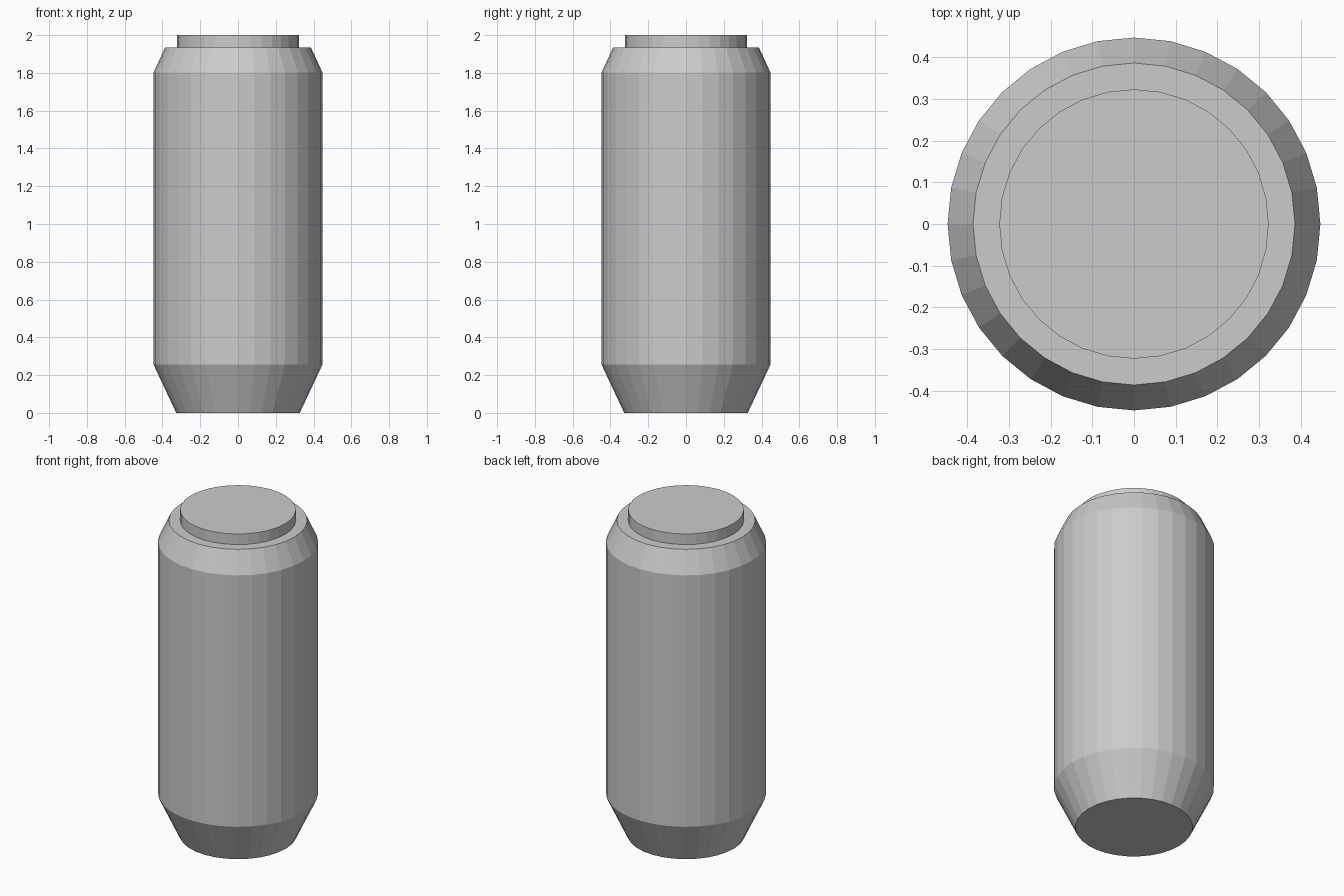
import bpy
import bmesh
from math import cos, sin, tau

cube = bpy.data.objects.get("Cube")
if cube:
    bpy.data.objects.remove(cube, do_unlink=True)

SIDES = 32

grey = bpy.data.materials.new("light grey metal")
grey.use_nodes = True
COLOUR = (0.6, 0.6, 0.6, 1)
grey.diffuse_color = COLOUR
grey.node_tree.nodes["Principled BSDF"].inputs["Base Color"].default_value = COLOUR


def turned_part(name, profile):
    """Stack flat-sided rings of (radius, height) and cap both ends."""
    bm = bmesh.new()
    rings = [[bm.verts.new((r * cos(tau * i / SIDES), r * sin(tau * i / SIDES), z))
              for i in range(SIDES)] for r, z in profile]
    for low, high in zip(rings, rings[1:]):
        for i in range(SIDES):
            j = (i + 1) % SIDES
            bm.faces.new((low[i], low[j], high[j], high[i]))
    bm.faces.new(rings[0][::-1])
    bm.faces.new(rings[-1])
    mesh = bpy.data.meshes.new(name)
    bm.to_mesh(mesh)
    bm.free()
    mesh.materials.append(grey)
    obj = bpy.data.objects.new(name, mesh)
    bpy.context.collection.objects.link(obj)
    return obj


# Can: tapered foot, straight wall, sloped shoulder, flat ledge, raised lid
turned_part("can_body", [(0.327, 0), (0.447, 0.255), (0.447, 1.803),
                         (0.386, 1.935), (0.323, 1.935), (0.323, 2.0)])
